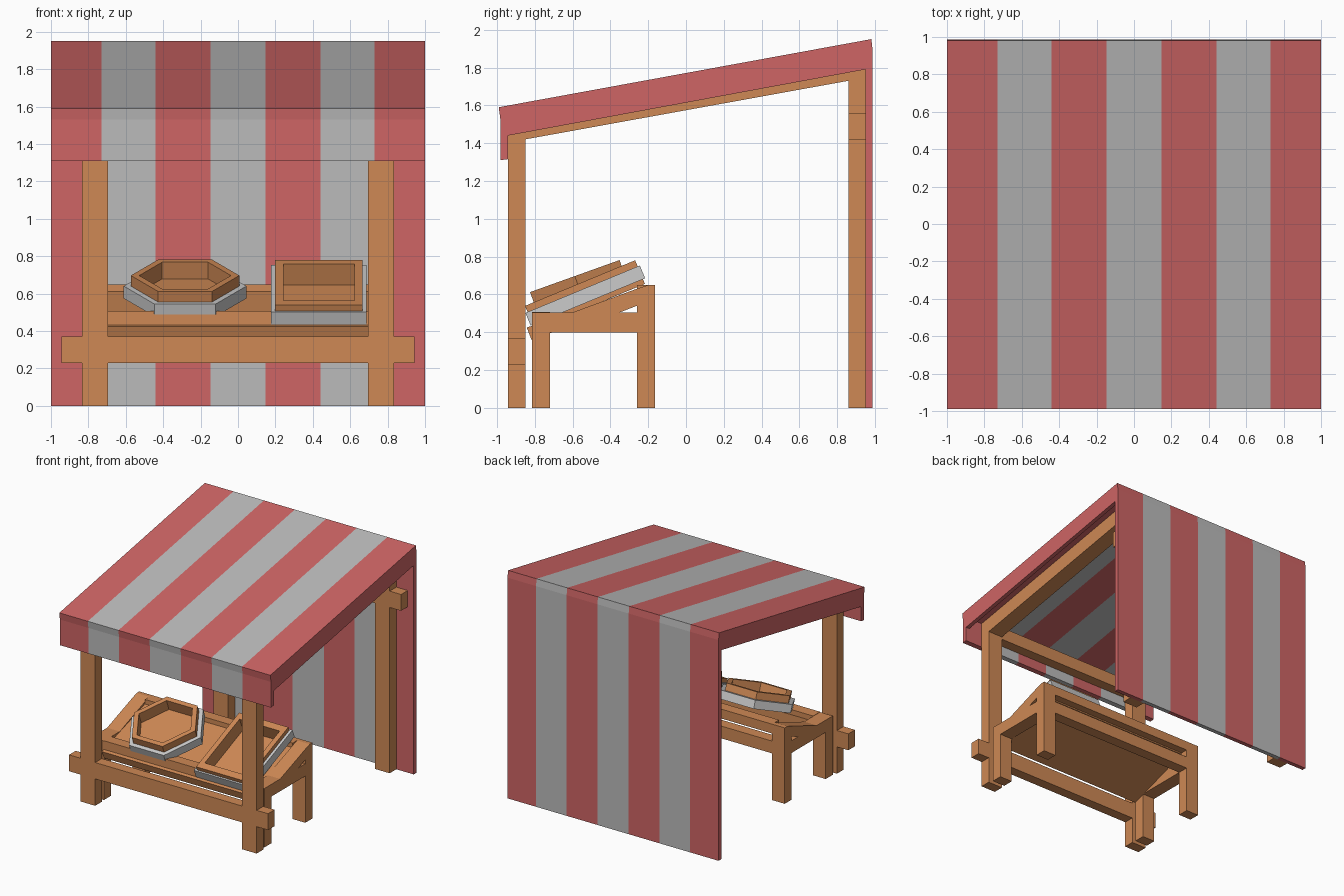
import bpy, bmesh, math
from mathutils import Matrix

if "Cube" in bpy.data.objects:
    bpy.data.objects.remove(bpy.data.objects["Cube"])


def material(name, rgb):
    m = bpy.data.materials.new(name)
    m.diffuse_color = (*rgb, 1)
    m.use_nodes = True
    m.node_tree.nodes["Principled BSDF"].inputs["Base Color"].default_value = m.diffuse_color
    return m


WOOD = material("wood", (0.62, 0.25, 0.09))
RED = material("red_cloth", (0.62, 0.13, 0.13))
GREY = material("grey_cloth", (0.5, 0.5, 0.5))


def finish(name, bm, mats):
    bmesh.ops.recalc_face_normals(bm, faces=bm.faces)
    me = bpy.data.meshes.new(name)
    bm.to_mesh(me)
    bm.free()
    for m in mats:
        me.materials.append(m)
    ob = bpy.data.objects.new(name, me)
    bpy.context.collection.objects.link(ob)
    return ob


def extrude_x(name, profile, xs, mats):
    """Sweep a closed (y, z) profile through the x stations, alternating materials."""
    bm = bmesh.new()
    rings = [[bm.verts.new((x, y, z)) for y, z in profile] for x in xs]
    n = len(profile)
    for i, (a, b) in enumerate(zip(rings, rings[1:])):
        for k in range(n):
            f = bm.faces.new((a[k], a[(k + 1) % n], b[(k + 1) % n], b[k]))
            f.material_index = i % len(mats)
    bm.faces.new(rings[0])
    bm.faces.new(rings[-1])
    return finish(name, bm, mats)


def bar(name, x0, x1, y0, y1, z0, z1):
    return extrude_x(name, [(y0, z0), (y1, z0), (y1, z1), (y0, z1)], (x0, x1), [WOOD])


def pair(name, profile, x0, x1, mat=WOOD):
    """The same part on the left and the right."""
    extrude_x("right_" + name, profile, (x0, x1), [mat])
    extrude_x("left_" + name, profile, (-x1, -x0), [mat])


def tray(name, outer, inner, top, bottom, floor, loc, tilt, mats):
    """Open container; floor=None leaves it a ring without a base."""
    bm = bmesh.new()

    def ring(pts, z):
        return [bm.verts.new((x, y, z)) for x, y in pts]
    loops = [ring(outer, bottom), ring(outer, top), ring(inner, top)]
    loops.append(ring(inner, bottom if floor is None else floor))
    if floor is None:
        loops.append(loops[0])
    else:
        bm.faces.new(loops[0])
        bm.faces.new(loops[-1])
    n = len(outer)
    for a, b in zip(loops, loops[1:]):
        for k in range(n):
            bm.faces.new((a[k], a[(k + 1) % n], b[(k + 1) % n], b[k]))
    ob = finish(name, bm, mats)
    ob.matrix_world = Matrix.Translation(loc) @ Matrix.Rotation(math.radians(tilt), 4, 'X')


def hexagon(r):
    return [(r * math.cos(k * math.pi / 3), r * math.sin(k * math.pi / 3)) for k in range(6)]


def rect(w, d):
    return [(-w / 2, -d / 2), (w / 2, -d / 2), (w / 2, d / 2), (-w / 2, d / 2)]


# Striped canopy: roof, front valance and back curtain in one sheet
canopy = [(-0.99, 1.59), (0.98, 1.95), (0.987, 1.89), (0.987, 0), (0.95, 0), (0.95, 1.88),
          (-0.942, 1.535), (-0.942, 1.315), (-0.982, 1.31), (-0.982, 1.53)]
extrude_x("striped_canopy", canopy,
          (-1, -0.73, -0.44, -0.148, 0.148, 0.44, 0.73, 1), [RED, GREY])
pair("canopy_skirt", [(-0.942, 1.535), (0.95, 1.88), (0.95, 1.79), (-0.942, 1.44)], 0.965, 1, RED)

# Posts and rafters
pair("front_post", [(-0.94, 0), (-0.85, 0), (-0.85, 1.55), (-0.94, 1.535)], 0.695, 0.835)
pair("back_post", [(0.86, 0), (0.95, 0), (0.95, 1.88), (0.86, 1.865)], 0.695, 0.835)
pair("rafter", [(-0.85, 1.42), (0.86, 1.73), (0.86, 1.865), (-0.85, 1.55)], 0.695, 0.835)

# Cross beams with protruding ends
for name, y, z in (("front_cross_beam", -0.94, 0.23), ("back_cross_beam", 0.86, 1.42)):
    bar(name, -0.695, 0.695, y, y + 0.09, z, z + 0.14)
    for side, x in (("left", -0.943), ("right", 0.835)):
        bar(f"{side}_{name}_end", x, x + 0.108, y, y + 0.09, z, z + 0.14)
bar("front_top_beam", -0.695, 0.695, -0.94, -0.85, 1.4, 1.51)

# Table side frames
pair("table_front_leg", [(-0.815, 0), (-0.72, 0), (-0.72, 0.505), (-0.815, 0.505)], 0.70, 0.82)
pair("table_back_leg", [(-0.26, 0), (-0.165, 0), (-0.165, 0.65), (-0.2, 0.65), (-0.26, 0.63)],
     0.70, 0.82)
pair("table_side_beam", [(-0.72, 0.40), (-0.26, 0.40), (-0.26, 0.505), (-0.72, 0.505)], 0.70, 0.82)
pair("table_side_brace", [(-0.6, 0.505), (-0.35, 0.505), (-0.26, 0.54), (-0.26, 0.63)], 0.70, 0.82)

# Table rails and sloping deck
bar("table_front_rail", -0.70, 0.70, -0.815, -0.72, 0.41, 0.508)
bar("table_back_upper_rail", -0.70, 0.70, -0.26, -0.165, 0.57, 0.65)
bar("table_back_lower_rail", -0.70, 0.70, -0.26, -0.165, 0.40, 0.505)
extrude_x("sloping_deck", [(-0.818, 0.362), (-0.23, 0.558), (-0.23, 0.62), (-0.842, 0.425)],
          (-0.70, 0.70), [WOOD])

# Hexagonal basket in its grey collar
spot = (-0.283, -0.588, 0.697)
tray("hexagonal_basket", hexagon(0.29), hexagon(0.245), 0, -0.12, -0.095, spot, 19.7, [WOOD])
tray("hexagonal_basket_collar", hexagon(0.328), hexagon(0.289), -0.06, -0.13, None, spot, 19.7, [])

# Rectangular crate in its grey collar
spot = (0.432, -0.56, 0.66)
tray("crate", rect(0.466, 0.63), rect(0.38, 0.51), 0, -0.135, -0.12, spot, 22.5, [WOOD])
tray("crate_collar", rect(0.51, 0.655), rect(0.464, 0.628), -0.035, -0.108, None, spot, 22.5, [])
